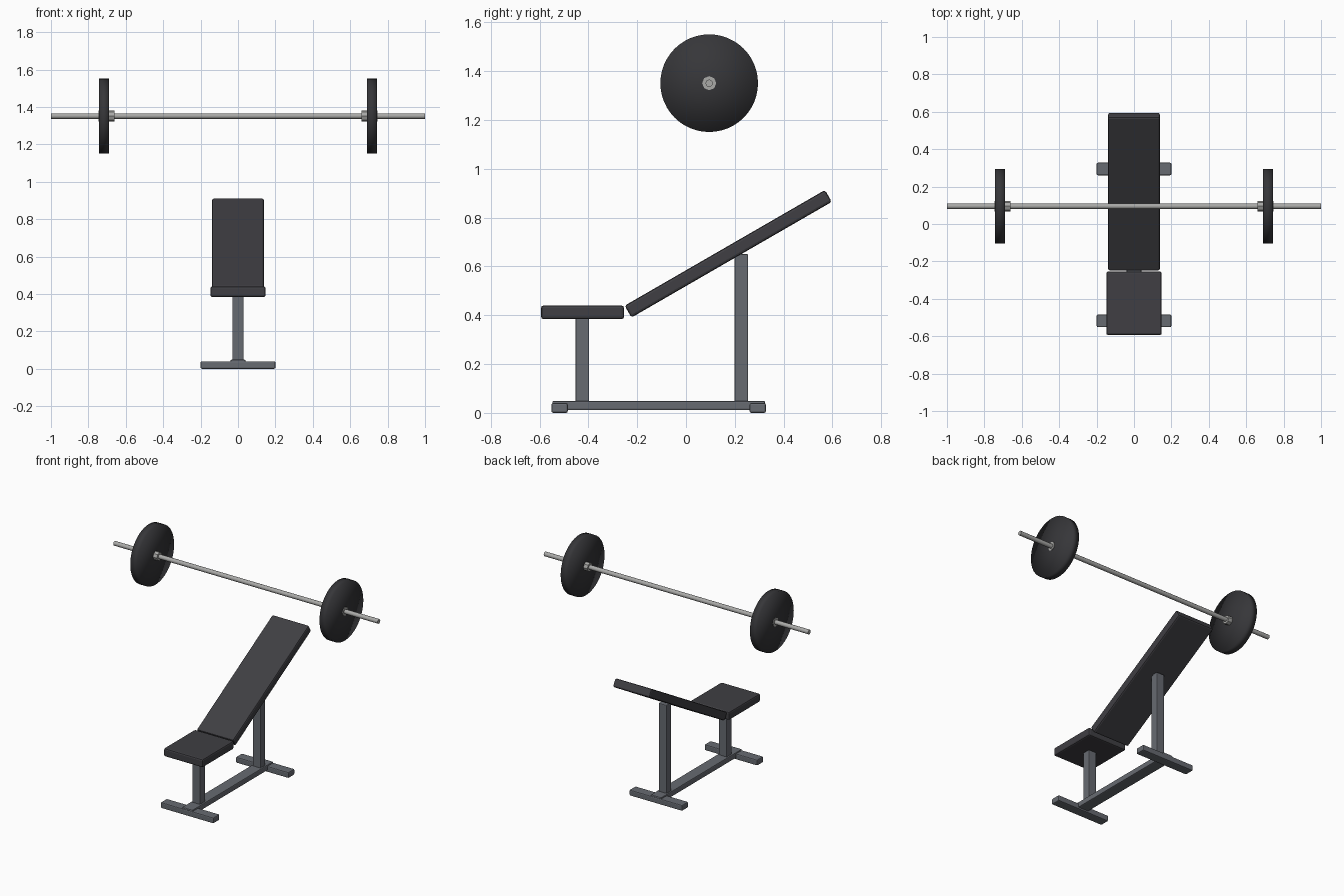
import bpy, bmesh, math
from mathutils import Matrix

if "Cube" in bpy.data.objects:
    bpy.data.objects.remove(bpy.data.objects["Cube"])


def material(name, rgb):
    m = bpy.data.materials.new(name)
    m.diffuse_color = (*rgb, 1)
    m.use_nodes = True
    m.node_tree.nodes["Principled BSDF"].inputs["Base Color"].default_value = m.diffuse_color
    return m


PAD = material("charcoal_padding", (0.050, 0.049, 0.056))
FRAME = material("grey_frame", (0.135, 0.145, 0.165))
RUBBER = material("black_rubber", (0.037, 0.037, 0.041))
STEEL = material("bright_steel", (0.40, 0.40, 0.39))


def finish(name, bm, mat):
    bmesh.ops.recalc_face_normals(bm, faces=bm.faces)
    me = bpy.data.meshes.new(name)
    bm.to_mesh(me)
    bm.free()
    me.materials.append(mat)
    ob = bpy.data.objects.new(name, me)
    bpy.context.collection.objects.link(ob)
    return ob


def box(name, center, size, mat, bevel, tilt=0.0):
    """Softly bevelled box, tilted about the x axis."""
    bm = bmesh.new()
    bmesh.ops.create_cube(bm, size=1, matrix=Matrix.Diagonal((*size, 1)))
    bmesh.ops.bevel(bm, geom=bm.edges[:], offset=bevel, segments=2,
                    profile=0.5, affect='EDGES')
    ob = finish(name, bm, mat)
    ob.location = center
    ob.rotation_euler.x = tilt
    return ob


def rod(name, x0, x1, radius, sides, mat, smooth_angle=None):
    """Cylinder along x on the barbell axis; no angle means fully smooth."""
    bm = bmesh.new()
    bmesh.ops.create_cone(bm, cap_ends=True, cap_tris=True, segments=sides,
                          radius1=radius, radius2=radius, depth=abs(x1 - x0),
                          matrix=Matrix.Rotation(math.pi / 2, 4, 'Y'))
    ob = finish(name, bm, mat)
    ob.location = ((x0 + x1) / 2, BAR_Y, BAR_Z)
    for p in ob.data.polygons:
        p.use_smooth = True
    if smooth_angle:
        ob.data.set_sharp_from_angle(angle=smooth_angle)
    return ob


BAR_Y, BAR_Z = 0.095, 1.351

# Padding
box("seat", (0, -0.424, 0.412), (0.296, 0.34, 0.056), PAD, 0.01)
box("backrest", (0, 0.173, 0.652), (0.278, 0.948, 0.056), PAD, 0.01,
    math.radians(30))

# Frame
box("base_rail", (0, -0.112, 0.030), (0.08, 0.872, 0.038), FRAME, 0.006)
for label, foot_y, post_y, top in (("front", -0.518, -0.425, 0.388),
                                   ("rear", 0.294, 0.227, 0.651)):
    box(label + "_foot", (0, foot_y, 0.02), (0.4, 0.067, 0.04), FRAME, 0.007)
    box(label + "_post", (0, post_y, (top + 0.03) / 2),
        (0.06, 0.056, top - 0.03), FRAME, 0.005)

# Barbell
rod("bar", -1, 1, 0.015, 12, STEEL, math.radians(40))
for label, s in (("left", -1), ("right", 1)):
    rod(label + "_weight_plate", s * 0.69, s * 0.742, 0.2, 48, RUBBER)
    rod(label + "_collar", s * 0.66, s * 0.746, 0.029, 8, STEEL, math.radians(30))
